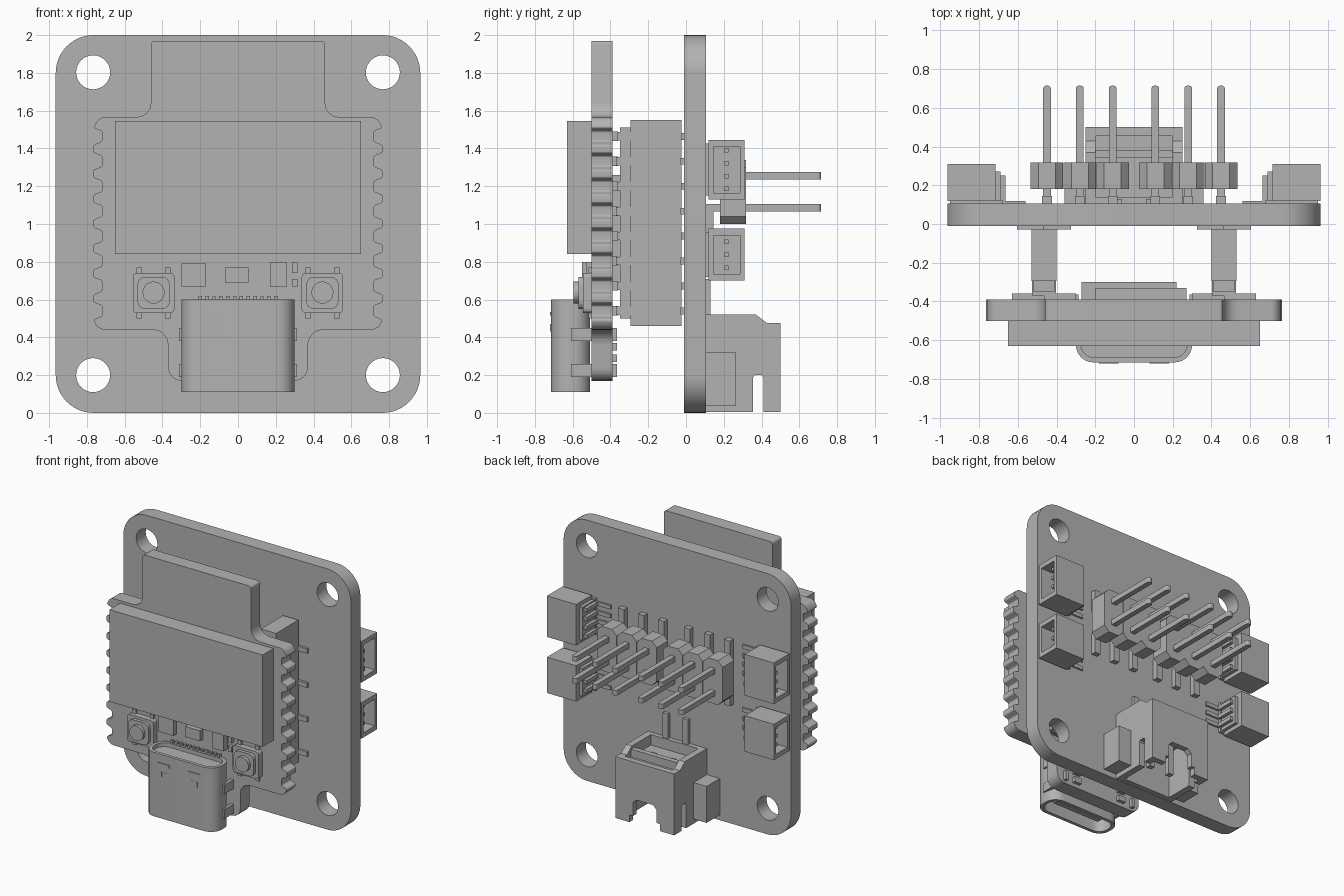
import bpy, bmesh, math
from mathutils import Vector

cube = bpy.data.objects.get("Cube")
if cube:
    bpy.data.objects.remove(cube, do_unlink=True)

grey = bpy.data.materials.new("plain grey")
grey.use_nodes = True
colour = (0.45, 0.45, 0.45, 1)
grey.diffuse_color = colour
grey.node_tree.nodes["Principled BSDF"].inputs["Base Color"].default_value = colour

# Which coordinates a flat profile (u, v) and its depth d stand for
AXES = {"x": lambda u, v, d: (d, u, v),
        "y": lambda u, v, d: (u, d, v),
        "z": lambda u, v, d: (u, v, d)}


def prism(name, outer, axis, d0, d1, holes=(), smooth=False):
    """Extrude a flat profile, with optional holes, along an axis."""
    bm = bmesh.new()
    edges = []
    for loop in [outer, *holes]:
        vs = [bm.verts.new(AXES[axis](u, v, d0)) for u, v in loop]
        if holes:
            edges += [bm.edges.new((vs[i - 1], vs[i])) for i in range(len(vs))]
        else:
            bm.faces.new(vs)
    if holes:
        bmesh.ops.triangle_fill(bm, use_beauty=True, edges=edges)
    out = bmesh.ops.extrude_face_region(bm, geom=bm.faces[:], use_keep_orig=True)
    moved = [g for g in out["geom"] if isinstance(g, bmesh.types.BMVert)]
    bmesh.ops.translate(bm, verts=moved, vec=AXES[axis](0, 0, d1 - d0))
    bmesh.ops.recalc_face_normals(bm, faces=bm.faces[:])
    mesh = bpy.data.meshes.new(name)
    bm.to_mesh(mesh)
    bm.free()
    mesh.materials.append(grey)
    obj = bpy.data.objects.new(name, mesh)
    bpy.context.collection.objects.link(obj)
    if smooth:
        bpy.ops.object.select_all(action="DESELECT")
        obj.select_set(True)
        bpy.context.view_layer.objects.active = obj
        bpy.ops.object.shade_smooth_by_angle(angle=math.radians(35))
    return obj


def rect(u0, u1, v0, v1):
    return [(u0, v0), (u1, v0), (u1, v1), (u0, v1)]


def circle(u, v, r, n=32):
    return [(u + r * math.cos(2 * math.pi * i / n), v + r * math.sin(2 * math.pi * i / n)) for i in range(n)]


def rounded(corners, n=8):
    """Round each (u, v, radius) corner, inward or outward."""
    pts = []
    for i, (u, v, r) in enumerate(corners):
        p = Vector((u, v))
        a = (Vector(corners[i - 1][:2]) - p).normalized()
        b = (Vector(corners[(i + 1) % len(corners)][:2]) - p).normalized()
        if r == 0:
            pts.append((u, v))
            continue
        half = a.angle(b) / 2
        start, end = p + a * (r / math.tan(half)), p + b * (r / math.tan(half))
        centre = p + (a + b).normalized() * (r / math.sin(half))
        turn = (start - centre).angle_signed(end - centre)
        for k in range(n + 1):
            t = -turn * k / n
            w = start - centre
            pts.append((centre.x + w.x * math.cos(t) - w.y * math.sin(t),
                        centre.y + w.x * math.sin(t) + w.y * math.cos(t)))
    return pts


def round_rect(u0, u1, v0, v1, r, n=8):
    return rounded([(u, v, r) for u, v in rect(u0, u1, v0, v1)], n)


def box(name, x0, x1, y0, y1, z0, z1):
    return prism(name, rect(x0, x1, y0, y1), "z", z0, z1)


# Main board with four mounting holes
prism("main_board", round_rect(-0.965, 0.965, 0, 2, 0.2, 12), "y", -0.01, 0.105,
      [circle(x, z, 0.09) for x in (-0.767, 0.767) for z in (0.2, 1.803)], True)

# Small front board: stepped outline with half-round notches down each side
PINS = [0.54 + 0.132 * i for i in range(8)]
half = [(0.37, 0.17, 0.07), (0.37, 0.44, 0.08), (0.745, 0.44, 0.06)]
for z in PINS:
    half += [(0.765, z - 0.045, 0.012), (0.72, z - 0.028, 0.012),
             (0.72, z + 0.028, 0.012), (0.765, z + 0.045, 0.012)]
half += [(0.735, 1.565, 0.05), (0.46, 1.565, 0.08), (0.46, 1.97, 0.02)]
mirror_half = [(-x, z, r) for x, z, r in reversed(half)]
prism("small_board", rounded(half + mirror_half, 4), "y", -0.5, -0.39, smooth=True)

# Display block
box("display", -0.65, 0.65, -0.63, -0.5, 0.84, 1.545)

# Little parts on the small board
for x0, x1, z0, z1, h in ((-0.3, -0.17, 0.67, 0.79, 0.04), (-0.07, 0.055, 0.69, 0.77, 0.04),
                          (0.17, 0.26, 0.67, 0.8, 0.05), (0.285, 0.315, 0.74, 0.8, 0.03),
                          (0.285, 0.315, 0.67, 0.71, 0.03)):
    box("board_chip", x0, x1, -0.5 - h, -0.495, z0, z1)
box("rear_chip", -0.27, 0.22, -0.395, -0.3, 0.72, 1.2)
box("rear_chip_base", -0.2, 0.27, -0.395, -0.33, 0.66, 1.26)

# Push buttons with metal feet
for s in (-1, 1):
    x = s * 0.447
    prism("button_body", round_rect(x - 0.11, x + 0.11, 0.53, 0.74, 0.02, 3), "y", -0.545, -0.495)
    prism("button_cover", round_rect(x - 0.085, x + 0.085, 0.55, 0.72, 0.04, 4), "y", -0.57, -0.54)
    prism("button_cap", circle(x, 0.637, 0.058), "y", -0.595, -0.56, smooth=True)
    for dx in (-0.075, 0.075):
        box("button_foot", x + dx - 0.015, x + dx + 0.015, -0.515, -0.495, 0.5, 0.77)

# Port: hollow rounded shell open at the bottom, tongue, pins and tabs
prism("port_shell", round_rect(-0.3, 0.3, -0.715, -0.507, 0.09), "z", 0.11, 0.6,
      [round_rect(-0.275, 0.275, -0.69, -0.532, 0.07)], True)
prism("port_back", round_rect(-0.28, 0.28, -0.69, -0.53, 0.07), "z", 0.45, 0.57)
box("port_tongue", -0.2, 0.2, -0.63, -0.592, 0.15, 0.46)
for i in range(12):
    x = -0.2 + i * 0.4 / 11
    box("port_pin", x - 0.009, x + 0.009, -0.52, -0.495, 0.55, 0.62)
for s in (-1, 1):
    x = s * 0.13
    prism("port_spring", rect(x - 0.05, x + 0.05, 0.515, 0.535), "y", -0.72, -0.7)
    for dx in (-0.02, 0.02):
        prism("port_latch", rect(x + dx - 0.006, x + dx + 0.006, 0.43, 0.47), "y", -0.72, -0.7)
    for z0, z1 in ((0.19, 0.26), (0.38, 0.45)):
        box("port_tab", s * 0.3 - 0.012, s * 0.3 + 0.012, -0.61, -0.365, z0, z1)
    for z in (0.22, 0.29, 0.35, 0.41):
        box("port_leg", s * 0.2 - 0.03, s * 0.2 + 0.03, -0.395, -0.365, z - 0.02, z + 0.02)

# Socket strips joining the boards, with feet on alternate sides
for s in (-1, 1):
    x = s * 0.465
    box("socket_strip", x - 0.065, x + 0.065, -0.295, -0.025, 0.46, 1.55)
    box("socket_neck", x - 0.055, x + 0.055, -0.35, -0.29, 0.5, 1.51)
    for i, z in enumerate(PINS):
        side = 1 if i % 2 else -1
        a, b = sorted((x, x + side * 0.165))
        box("strip_foot", a, b, -0.395, -0.36, z - 0.025, z + 0.025)
        box("strip_post", x - 0.062, x + 0.062, -0.37, -0.29, z - 0.022, z + 0.022)
        a, b = sorted((x, x - side * 0.14))
        box("socket_foot", a, b, -0.028, -0.005, z - 0.018, z + 0.018)

# Double-row pin headers: chamfered segments, long pins and bent feet
for x in (-0.45, -0.28, -0.11, 0.11, 0.28, 0.45):
    w, c = 0.084, 0.04
    seg = [(x - w + c, 1.0), (x + w - c, 1.0), (x + w, 1.0 + c), (x + w, 1.3),
           (x + w - c, 1.34), (x - w + c, 1.34), (x - w, 1.3), (x - w, 1.0 + c)]
    prism("header_segment", seg, "y", 0.18, 0.318)
    for z, end in ((1.085, 0.92), (1.255, 1.42)):
        prism("header_pin", round_rect(x - 0.02, x + 0.02, 0.1, 0.715, 0.015, 3), "z", z - 0.02, z + 0.02)
        box("header_foot", x - 0.025, x + 0.025, 0.1, 0.145, *sorted((z, end)))

# Edge connectors: hollow, opening outward, with contacts and feet
for s in (-1, 1):
    for z0, z1, count in ((1.13, 1.445, 4), (0.7, 0.975, 3)):
        inner = rect(0.145, 0.285, z0 + 0.035, z1 - 0.035)
        prism("edge_connector", rect(0.12, 0.31, z0, z1), "x", s * 0.76, s * 0.963, [inner])
        prism("edge_connector_back", rect(0.12, 0.31, z0, z1), "x", s * 0.715, s * 0.765)
        prism("edge_connector_base", rect(0.1, 0.125, z0 + 0.02, z1 - 0.02), "x", s * 0.68, s * 0.95)
        prism("edge_connector_ledge", rect(0.12, 0.27, z0 + 0.03, z1 - 0.03), "x", s * 0.69, s * 0.72)
        for i in range(count):
            z = (z0 + z1) / 2 + (i - (count - 1) / 2) * 0.068
            prism("edge_contact", rect(0.205, 0.225, z - 0.012, z + 0.012), "x", s * 0.75, s * 0.92)
            prism("edge_foot", rect(0.1, 0.118, z - 0.015, z + 0.015), "x", s * 0.56, s * 0.7)
            prism("edge_foot_riser", rect(0.1, 0.25, z - 0.015, z + 0.015), "x", s * 0.665, s * 0.7)

# Power connector: slotted side walls, notched rear wall, roof, pins and tabs
side = [(0.1, 0.005), (0.355, 0.005), (0.355, 0.19), (0.365, 0.2), (0.4, 0.2), (0.41, 0.19),
        (0.41, 0.005), (0.5, 0.005), (0.5, 0.475), (0.43, 0.475), (0.37, 0.52), (0.1, 0.52)]
for s in (-1, 1):
    prism("power_side", side, "x", s * 0.2, s * 0.25)
    prism("power_tab", rect(0.1, 0.265, 0.04, 0.32), "x", s * 0.245, s * 0.36)
    box("power_pin", s * 0.085 - 0.022, s * 0.085 + 0.022, 0.26, 0.3, 0.08, 0.46)
    box("power_foot", s * 0.085 - 0.022, s * 0.085 + 0.022, 0.1, 0.13, 0.4, 0.71)
rear = [(-0.21, 0.005), (-0.13, 0.005), (-0.13, 0.06), (-0.1, 0.06), (-0.1, 0.16), (-0.07, 0.19),
        (0.07, 0.19), (0.1, 0.16), (0.1, 0.06), (0.13, 0.06), (0.13, 0.005), (0.21, 0.005),
        (0.21, 0.475), (-0.21, 0.475)]
prism("power_rear", rear, "y", 0.455, 0.5)
box("power_floor", -0.21, 0.21, 0.1, 0.14, 0.005, 0.52)
box("power_roof", -0.21, 0.21, 0.13, 0.46, 0.36, 0.44)
box("power_rib", -0.21, 0.21, 0.34, 0.38, 0.43, 0.5)
